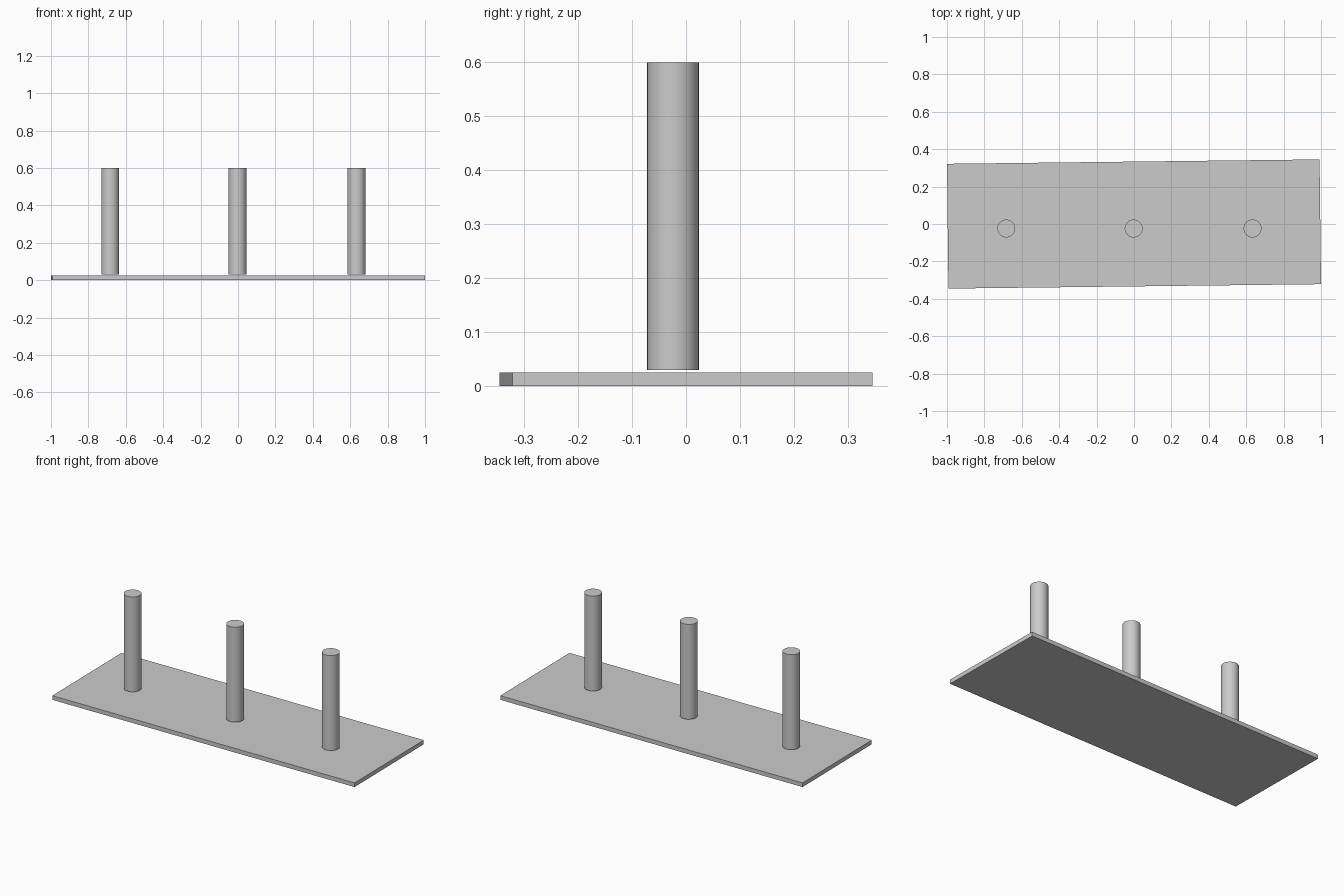
import bpy
import math

cube = bpy.data.objects.get("Cube")
if cube:
    bpy.data.objects.remove(cube, do_unlink=True)

# Single grey material
grey = bpy.data.materials.new("plain_grey")
grey.use_nodes = True
colour = (0.6, 0.6, 0.6, 1.0)
grey.diffuse_color = colour
grey.node_tree.nodes["Principled BSDF"].inputs["Base Color"].default_value = colour

PLATE_SIZE = (1.992, 0.667, 0.025)
PLATE_TURN = 0.0118
POST_RADIUS = 0.048
POST_BOTTOM, POST_TOP = 0.03, 0.6
POST_Y = -0.024


def finish(name):
    obj = bpy.context.object
    obj.name = name
    obj.data.materials.append(grey)
    return obj


# Thin base plate, turned very slightly
bpy.ops.mesh.primitive_cube_add(size=1, location=(0, 0, PLATE_SIZE[2] / 2),
                                rotation=(0, 0, PLATE_TURN))
plate = finish("base_plate")
plate.scale = PLATE_SIZE

# Three round posts floating just above the plate
for name, x in (("right_post", -0.683), ("middle_post", -0.002), ("left_post", 0.634)):
    bpy.ops.mesh.primitive_cylinder_add(
        vertices=32, radius=POST_RADIUS, depth=POST_TOP - POST_BOTTOM,
        location=(x, POST_Y, (POST_TOP + POST_BOTTOM) / 2))
    finish(name)
    bpy.ops.object.shade_smooth_by_angle(angle=math.radians(30))
